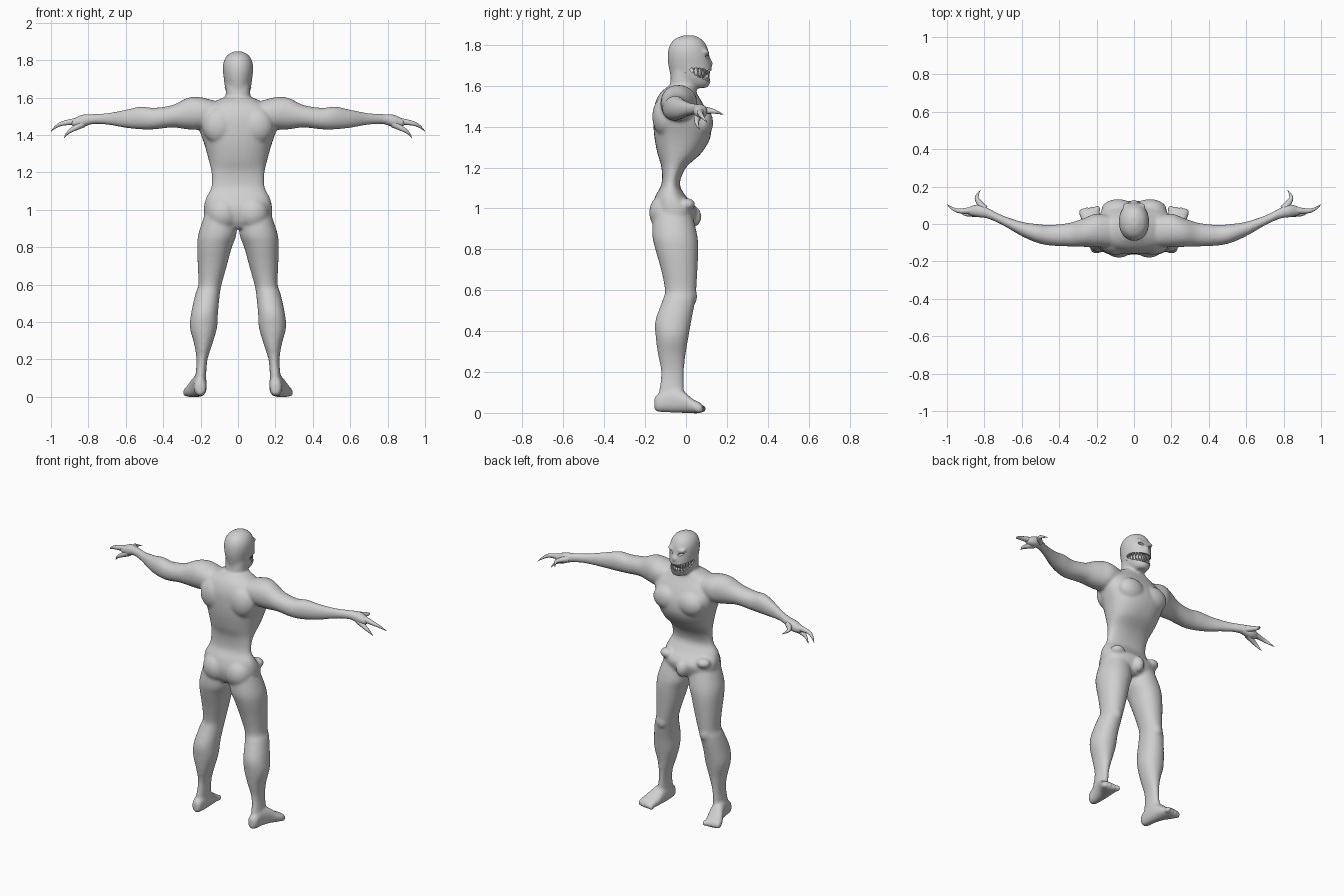
import bpy, bmesh, math
from mathutils import Matrix, Vector

cube = bpy.data.objects.get("Cube")
if cube:
    bpy.data.objects.remove(cube, do_unlink=True)

# One plain skin colour
skin = bpy.data.materials.new("grey_skin")
skin.use_nodes = True
tone = (0.63, 0.63, 0.63, 1)
skin.diffuse_color = tone
for node in skin.node_tree.nodes:
    if node.type == 'BSDF_PRINCIPLED':
        node.inputs["Base Color"].default_value = tone
        node.inputs["Roughness"].default_value = 0.6


def make_object(name, bm):
    bmesh.ops.recalc_face_normals(bm, faces=bm.faces[:])
    mesh = bpy.data.meshes.new(name)
    bm.to_mesh(mesh)
    bm.free()
    mesh.materials.append(skin)
    obj = bpy.data.objects.new(name, mesh)
    bpy.context.collection.objects.link(obj)
    return obj


def activate(obj):
    bpy.ops.object.select_all(action='DESELECT')
    obj.select_set(True)
    bpy.context.view_layer.objects.active = obj


def refine(keys, steps=4):
    """Smooth curve through the key sections."""
    out = []
    for i in range(len(keys) - 1):
        before, start = keys[max(i - 1, 0)], keys[i]
        end, after = keys[i + 1], keys[min(i + 2, len(keys) - 1)]
        for s in range(steps):
            t = s / steps
            out.append([b + t / 2 * (c - a + t * (2 * a - 5 * b + 4 * c - d
                        + t * (3 * (b - c) + d - a)))
                        for a, b, c, d in zip(before, start, end, after)])
    return out + [keys[-1]]


def loft(bm, keys, axis, side=1, sides=32, power=2.3):
    """Skin oval sections given as (position, low, high, low, high)."""
    rings = []
    for p, a0, a1, b0, b1 in refine(keys):
        ring = []
        for k in range(sides):
            ang = math.tau * k / sides
            c, s = math.cos(ang), math.sin(ang)
            u = math.copysign(abs(c) ** (2 / power), c)
            v = math.copysign(abs(s) ** (2 / power), s)
            a = (a0 + a1) / 2 + u * (a1 - a0) / 2
            b = (b0 + b1) / 2 + v * (b1 - b0) / 2
            x, y, z = {'x': (p, a, b), 'y': (a, p, b), 'z': (a, b, p)}[axis]
            ring.append(bm.verts.new((side * x, y, z)))
        rings.append(ring)
    faces = [bm.faces.new(rings[0]), bm.faces.new(rings[-1][::-1])]
    for low, high in zip(rings, rings[1:]):
        for k in range(sides):
            n = (k + 1) % sides
            faces.append(bm.faces.new((low[k], high[k], high[n], low[n])))
    bmesh.ops.recalc_face_normals(bm, faces=faces)


def blob(bm, centre, radii, tilt=0.0, roll=0.0):
    matrix = (Matrix.Translation(centre) @ Matrix.Rotation(tilt, 4, 'X')
              @ Matrix.Rotation(roll, 4, 'Y') @ Matrix.Diagonal((*radii, 1)))
    bmesh.ops.create_uvsphere(bm, u_segments=32, v_segments=16, radius=1, matrix=matrix)


def centred(keys):
    return [(z, -w, w, back, front) for z, w, back, front in keys]


body = bmesh.new()

# Torso: hips, hollow waist and deep rib cage
loft(body, centred([
    (.90, .11, -.13, .02), (.94, .17, -.155, .04), (1.0, .183, -.165, .05),
    (1.06, .172, -.15, .0), (1.12, .143, -.12, -.03), (1.2, .142, -.12, .0),
    (1.27, .158, -.14, .075), (1.35, .18, -.155, .12), (1.43, .207, -.16, .12),
    (1.5, .215, -.155, .09), (1.56, .155, -.13, .055), (1.6, .08, -.085, .04)]), 'z')

# Neck and head
loft(body, centred([(1.5, .075, -.09, .05), (1.58, .067, -.08, .05),
                    (1.7, .065, -.07, .05)]), 'z')
loft(body, centred([
    (1.59, .03, .02, .10), (1.605, .05, -.02, .115), (1.64, .067, -.07, .124),
    (1.68, .073, -.082, .126), (1.71, .077, -.088, .122), (1.75, .081, -.09, .114),
    (1.79, .077, -.083, .104), (1.825, .058, -.06, .08), (1.847, .022, -.015, .04)]),
    'z', power=2.1)
blob(body, (0, .115, 1.71), (.016, .018, .018))
blob(body, (0, .04, .96), (.035, .035, .05))

for side in (1, -1):
    # Arm from shoulder to palm
    loft(body, [
        (.1, -.12, .04, 1.46, 1.575), (.2, -.125, .055, 1.43, 1.602),
        (.27, -.122, .03, 1.43, 1.598), (.35, -.12, .005, 1.44, 1.56),
        (.45, -.115, -.005, 1.43, 1.545), (.52, -.1, .0, 1.43, 1.552),
        (.6, -.065, .012, 1.438, 1.535), (.7, -.008, .045, 1.455, 1.517),
        (.78, .028, .085, 1.457, 1.512), (.83, .035, .105, 1.44, 1.51),
        (.875, .045, .095, 1.442, 1.49), (.895, .055, .08, 1.455, 1.475)],
        'x', side, power=2.1)
    # Leg from hip to ankle
    loft(body, [
        (.97, .01, .18, -.16, .03), (.87, .008, .212, -.165, .055),
        (.8, .033, .218, -.15, .06), (.7, .06, .215, -.122, .056),
        (.6, .088, .212, -.103, .05), (.55, .097, .228, -.115, .045),
        (.45, .107, .25, -.15, .026), (.37, .112, .257, -.148, .012),
        (.28, .138, .234, -.136, -.003), (.2, .163, .222, -.122, -.01),
        (.12, .17, .227, -.13, -.01), (.04, .168, .24, -.145, .0)],
        'z', side, power=2.1)
    # Foot and toes
    loft(body, [
        (-.155, .185, .215, .02, .07), (-.14, .172, .232, .006, .09),
        (-.08, .167, .24, .002, .12), (-.02, .168, .258, .0, .11),
        (.03, .175, .285, -.002, .07), (.065, .185, .295, -.002, .052),
        (.08, .195, .288, .004, .04)], 'y', side)
    for i in range(4):
        blob(body, (side * (.195 + .028 * i), .078 - .005 * i, .02), (.015, .022, .02))
    # Muscle masses, kneecap and brow
    blob(body, (side * .08, -.105, .98), (.085, .075, .09))
    blob(body, (side * .085, .075, 1.42), (.09, .058, .075))
    blob(body, (side * .1, -.1, 1.45), (.09, .065, .1))
    blob(body, (side * .155, .025, .57), (.035, .03, .045))
    blob(body, (side * .13, .005, 1.02), (.045, .04, .03))
    blob(body, (side * .035, .095, 1.762), (.03, .02, .011), roll=-side * .25)

body_obj = make_object("body", body)
remesh = body_obj.modifiers.new("merge_parts", 'REMESH')
remesh.mode = 'VOXEL'
remesh.voxel_size = .008
soften = body_obj.modifiers.new("soften", 'SMOOTH')
soften.factor = .5
soften.iterations = 8

# Cut the wide mouth and the eye sockets
cut = bmesh.new()
blob(cut, (0, .09, 1.657), (.1, .11, .029), tilt=-.34)
for side in (1, -1):
    blob(cut, (side * .036, .108, 1.742), (.02, .02, .008), roll=-side * .3)
cutter = make_object("face_cutter", cut)
cutter.hide_render = True
carve = body_obj.modifiers.new("carve_face", 'BOOLEAN')
carve.operation = 'DIFFERENCE'
carve.solver = 'EXACT'
carve.object = cutter
activate(body_obj)
for mod in list(body_obj.modifiers):
    bpy.ops.object.modifier_apply(modifier=mod.name)
bpy.data.objects.remove(cutter, do_unlink=True)
activate(body_obj)
bpy.ops.object.shade_smooth_by_angle(angle=math.radians(50))

# Mouth lining behind the teeth
lining = bmesh.new()
blob(lining, (0, .02, 1.665), (.058, .082, .045))
activate(make_object("mouth_lining", lining))
bpy.ops.object.shade_smooth()

# Two rows of pointed teeth around the jaw
teeth = bmesh.new()
count = 17
for i in range(count):
    ang = math.radians(-105 + 210 * i / (count - 1))
    x, y = .064 * math.sin(ang), .02 + .092 * math.cos(ang)
    middle = 1.687 - .35 * y
    for row in (1, -1):
        place = Matrix.Translation((x, y, middle + row * .011))
        flip = Matrix.Rotation(math.pi if row > 0 else 0, 4, 'X')
        bmesh.ops.create_cone(teeth, cap_ends=True, segments=8, radius1=.007,
                              radius2=.001, depth=.03, matrix=place @ flip)
make_object("teeth", teeth)

# Clawed fingers, each tapering to a point
paths = [
    [(.84, .075, 1.475, .022), (.92, .066, 1.468, .014),
     (.97, .078, 1.45, .009), (1.0, .105, 1.42, .001)],
    [(.83, .06, 1.46, .022), (.875, .052, 1.435, .014),
     (.91, .052, 1.415, .009), (.93, .066, 1.385, .001)],
    [(.8, .08, 1.48, .022), (.835, .12, 1.478, .014),
     (.845, .15, 1.472, .009), (.82, .182, 1.46, .001)]]
curve = bpy.data.curves.new("fingers", 'CURVE')
curve.dimensions = '3D'
curve.bevel_depth = 1
curve.bevel_resolution = 3
curve.use_fill_caps = True
curve.materials.append(skin)
for side in (1, -1):
    for path in paths:
        spline = curve.splines.new('NURBS')
        spline.points.add(len(path) - 1)
        for point, (x, y, z, r) in zip(spline.points, path):
            point.co = (side * x, y, z, 1)
            point.radius = r
        spline.order_u = 3
        spline.use_endpoint_u = True
        spline.resolution_u = 8
fingers = bpy.data.objects.new("fingers", curve)
bpy.context.collection.objects.link(fingers)
activate(fingers)
bpy.ops.object.convert(target='MESH')
bpy.ops.object.shade_smooth_by_angle(angle=math.radians(50))
